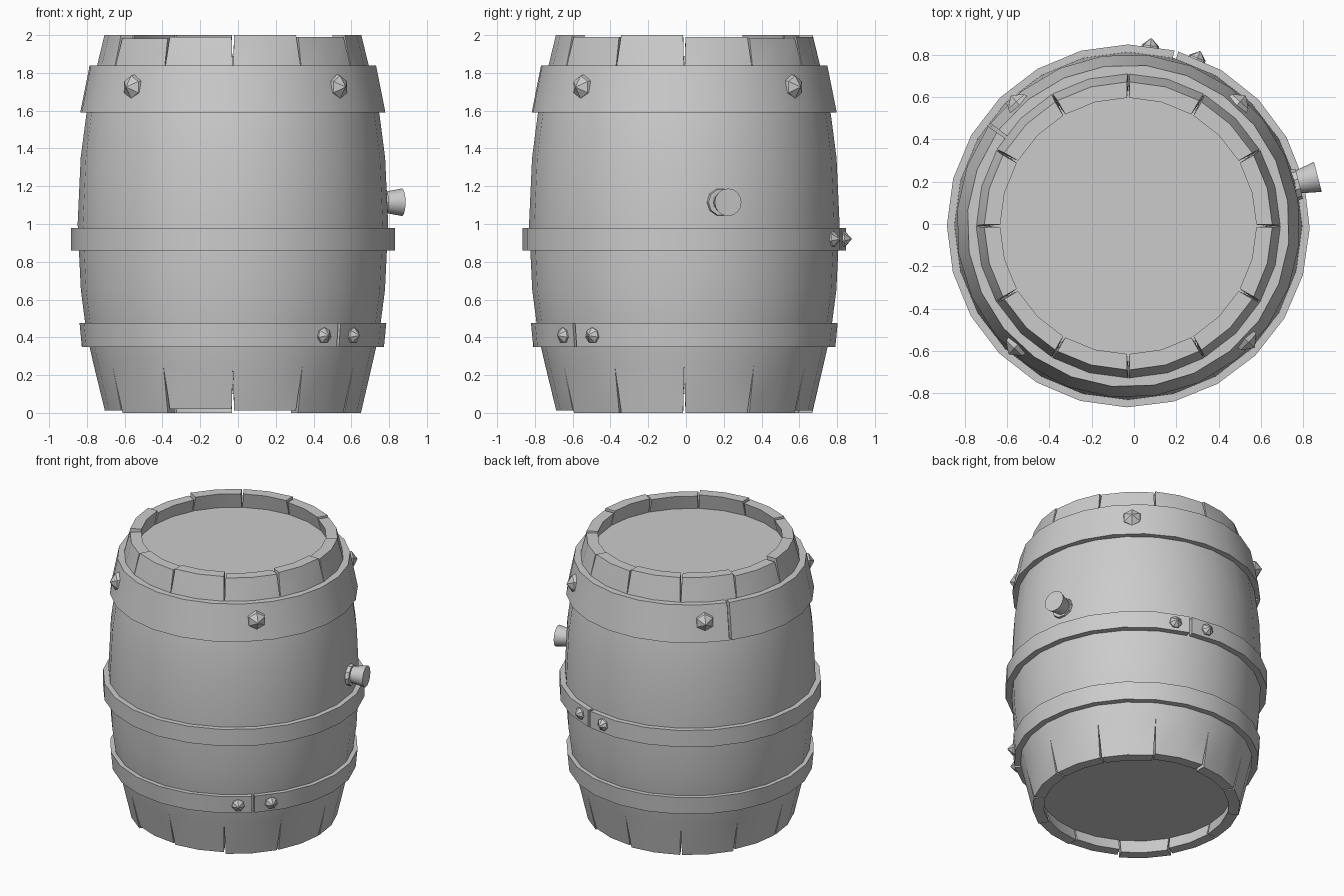
import bpy, bmesh, math, random
from mathutils import Vector, Matrix

if "Cube" in bpy.data.objects:
    bpy.data.objects.remove(bpy.data.objects["Cube"])

random.seed(4)
CX, CY = -0.027, -0.009      # barrel axis


def pol(r, deg, z):
    a = math.radians(deg)
    return Vector((CX + r * math.cos(a), CY + r * math.sin(a), z))


def finish(name, bm, angle=None):
    bmesh.ops.recalc_face_normals(bm, faces=bm.faces)
    me = bpy.data.meshes.new(name)
    bm.to_mesh(me)
    bm.free()
    ob = bpy.data.objects.new(name, me)
    bpy.context.collection.objects.link(ob)
    if angle:
        bpy.ops.object.select_all(action='DESELECT')
        bpy.context.view_layer.objects.active = ob
        ob.select_set(True)
        bpy.ops.object.shade_smooth_by_angle(angle=math.radians(angle))
    return ob


# Staves: 12 curved boards, joined in the middle, split by wedge gaps at both ends
PROFILE = [(0.0, 0.678), (0.25, 0.736), (0.42, 0.775), (0.65, 0.805), (1.0, 0.822),
           (1.35, 0.806), (1.58, 0.776), (1.76, 0.738), (2.0, 0.680)]
WALL = 0.075
LAST = len(PROFILE) - 1
bm = bmesh.new()
for s in range(12):
    low = random.choice([0.0, 0.012, 0.02])
    high = 2 - random.choice([0.0, 0.01, 0.018])
    if s == 4:
        low, high = 0.0, 2.0
    outer, inner = [], []
    for i, (z, r) in enumerate(PROFILE):
        end = i in (0, LAST)
        gap = 0.55 if end else 0.0
        z = low if i == 0 else high if i == LAST else z
        angs = (s * 30 + gap, s * 30 + 15, s * 30 + 30 - gap)
        outer.append([bm.verts.new(pol(r, a, z)) for a in angs])
        ri = 0.605 if end else r - WALL
        inner.append([bm.verts.new(pol(ri, a, z)) for a in angs]
                     if i in (0, 1, LAST - 1, LAST) else None)
    for i in range(LAST):
        for c in range(2):
            bm.faces.new((outer[i][c], outer[i][c + 1], outer[i + 1][c + 1], outer[i + 1][c]))
    for i in (0, LAST - 1):
        for c in range(2):
            bm.faces.new((inner[i][c], inner[i + 1][c], inner[i + 1][c + 1], inner[i][c + 1]))
        for c in (0, 2):
            bm.faces.new((outer[i][c], outer[i + 1][c], inner[i + 1][c], inner[i][c]))
    for i in (0, LAST):
        for c in range(2):
            bm.faces.new((outer[i][c], outer[i][c + 1], inner[i][c + 1], inner[i][c]))
bmesh.ops.remove_doubles(bm, verts=bm.verts, dist=0.0005)
finish("staves", bm, 30)

# Recessed end boards
for name, z0, z1 in (("bottom_head", 0.10, 0.15), ("top_head", 1.84, 1.89)):
    bm = bmesh.new()
    rings = [[bm.verts.new(pol(0.64, k * 15, z)) for k in range(24)] for z in (z0, z1)]
    for ring in rings:
        bm.faces.new(ring)
    for k in range(24):
        j = (k + 1) % 24
        bm.faces.new((rings[0][k], rings[0][j], rings[1][j], rings[1][k]))
    finish(name, bm)


# Hoops: open bands with a narrow seam
def hoop(name, z0, z1, out0, out1, in0, in1, seam):
    bm = bmesh.new()
    rows, n, gap = [], 24, 1.2
    for k in range(n + 1):
        a = seam + gap / 2 + (360 - gap) * k / n
        rows.append([bm.verts.new(pol(r, a, z)) for r, z in
                     ((out0, z0), (out1, z1), (in1, z1), (in0, z0))])
    for p, q in zip(rows, rows[1:]):
        for c in range(4):
            d = (c + 1) % 4
            bm.faces.new((p[c], q[c], q[d], p[d]))
    bm.faces.new(rows[0])
    bm.faces.new(rows[-1])
    finish(name, bm, 30)


hoop("top_hoop", 1.59, 1.84, 0.812, 0.762, 0.76, 0.712, 144)
hoop("middle_hoop", 0.86, 0.98, 0.857, 0.857, 0.81, 0.81, 74.6)
hoop("bottom_hoop", 0.35, 0.475, 0.800, 0.812, 0.745, 0.77, -46)


# Solid turned around a radial axis: list of (distance from barrel axis, radius)
def radial_part(name, deg, z, sections, sides, angle=None, spin=0.0):
    bm = bmesh.new()
    a = math.radians(deg)
    u, w = Vector((-math.sin(a), math.cos(a), 0)), Vector((0, 0, 1))
    rings = []
    for d, r in sections:
        c = pol(d, deg, z)
        rings.append([bm.verts.new(c + r * (u * math.cos(t) + w * math.sin(t)))
                      for t in (spin + 2 * math.pi * k / sides for k in range(sides))])
    for p, q in zip(rings, rings[1:]):
        for k in range(sides):
            j = (k + 1) % sides
            bm.faces.new((p[k], p[j], q[j], q[k]))
    bm.faces.new(rings[0])
    bm.faces.new(rings[-1])
    bmesh.ops.remove_doubles(bm, verts=bm.verts, dist=0.0002)
    finish(name, bm, angle)


# Pointed rivets
for i, deg in enumerate((48, 132, 227, 316)):
    radial_part(f"top_rivet_{i}", deg, 1.725, [(0.765, 0.066), (0.79, 0.06), (0.828, 0.003)],
                6, spin=math.pi / 2)
for i, (deg, z, r) in enumerate(((83, 0.92, 0.85), (67.6, 0.92, 0.85),
                                 (-53, 0.41, 0.80), (-37.3, 0.41, 0.80))):
    radial_part(f"seam_rivet_{i}", deg, z, [(r - 0.02, 0.044), (r + 0.008, 0.042),
                                            (r + 0.042, 0.003)], 7, spin=math.pi / 2)

# Bung with its collar
radial_part("bung_collar", 13.8, 1.115, [(0.77, 0.08), (0.832, 0.072)], 10, 30)
radial_part("bung", 14.5, 1.115, [(0.79, 0.048), (0.925, 0.073)], 16, 30)
